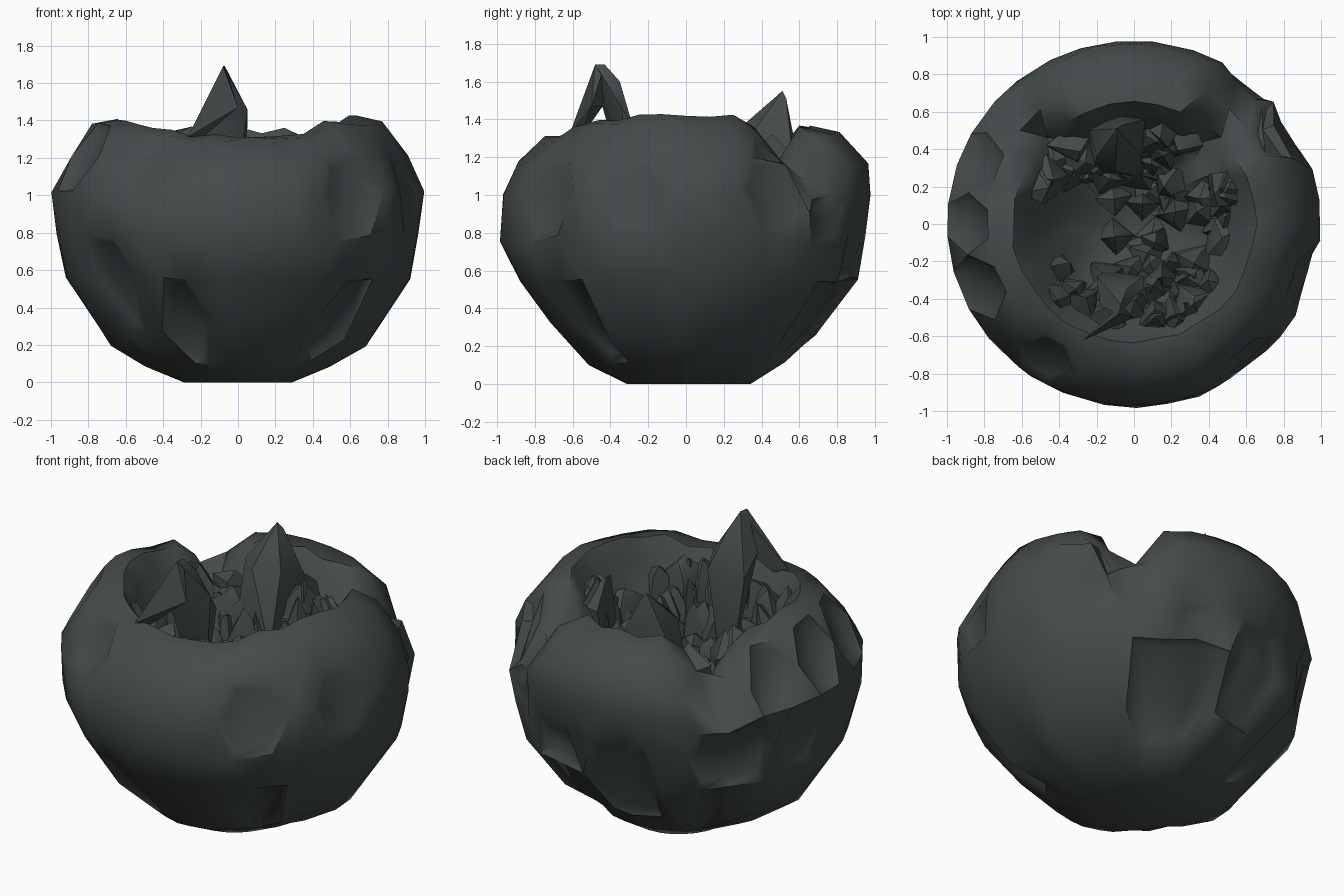
import bpy, bmesh, math, random
from mathutils import Vector

if "Cube" in bpy.data.objects:
    bpy.data.objects.remove(bpy.data.objects["Cube"])

random.seed(7)
stone = bpy.data.materials.new("dark_slate")
stone.diffuse_color = (0.058, 0.07, 0.069, 1)
stone.use_nodes = True
stone.node_tree.nodes["Principled BSDF"].inputs["Base Color"].default_value = stone.diffuse_color


def finish(bm, name, angle):
    """Turn a bmesh into a smooth-by-angle object."""
    bmesh.ops.recalc_face_normals(bm, faces=bm.faces[:])
    me = bpy.data.meshes.new(name)
    bm.to_mesh(me)
    bm.free()
    ob = bpy.data.objects.new(name, me)
    bpy.context.collection.objects.link(ob)
    me.materials.append(stone)
    bpy.ops.object.select_all(action='DESELECT')
    ob.select_set(True)
    bpy.context.view_layer.objects.active = ob
    bpy.ops.object.shade_smooth_by_angle(angle=math.radians(angle))
    return ob


def hull(bm, pts):
    """Add a convex chunk around the points."""
    vs = [bm.verts.new(p) for p in pts]
    res = bmesh.ops.convex_hull(bm, input=vs)
    junk = {v for v in res["geom_interior"] + res["geom_unused"]
            if isinstance(v, bmesh.types.BMVert)}
    bmesh.ops.delete(bm, geom=list(junk), context='VERTS')


# Outer profiles (radius, height) for front, sides and back
FRONT = [(.31, 0), (.52, .11), (.72, .32), (.89, .56), (.99, .74), (.97, 1.0), (.90, 1.16), (.76, 1.29), (.64, 1.30)]
SIDE = [(.29, 0), (.50, .10), (.69, .21), (.93, .55), (.975, .80), (1.0, 1.02), (.91, 1.20), (.79, 1.38), (.66, 1.41)]
BACK = [(.34, 0), (.54, .13), (.70, .26), (.92, .55), (.95, .80), (.98, 1.00), (.975, 1.16), (.82, 1.34), (.66, 1.35)]
# Rim height by angle, with notches at 45 and 135 degrees
RIM = [(0, 1.41), (22, 1.41), (34, 1.34), (43, 1.08), (54, 1.10), (63, 1.35), (90, 1.35), (115, 1.36),
       (127, 1.28), (135, 1.07), (143, 1.26), (153, 1.36), (180, 1.40), (205, 1.41), (235, 1.34),
       (270, 1.30), (300, 1.33), (325, 1.41), (360, 1.41)]
# Funnel-shaped inside (radius, height)
FUNNEL = [(.0, .72), (.12, .76), (.32, .90), (.47, 1.06), (.60, 1.26)]


def lookup(table, x):
    """Linear interpolation in a table."""
    for (a, ha), (b, hb) in zip(table, table[1:]):
        if a <= x <= b:
            return ha + (hb - ha) * (x - a) / (b - a)
    return table[-1][1]


def column(deg):
    deg %= 360
    s = math.sin(math.radians(deg))
    end, w, h = (BACK if s > 0 else FRONT), s * s, lookup(RIM, deg)
    out = []
    for (r1, z1), (r2, z2) in zip(SIDE, end):
        out.append([r1 + (r2 - r1) * w, z1 + (z2 - z1) * w])
    top = out[-1][1]
    for p in out:
        if p[1] > .6:
            p[1] = .6 + (p[1] - .6) * (h - .6) / (top - .6)
    # inner wall
    return out + [[.58, h - .1], [.47, min(h - .15, 1.06)], [.32, .90], [.12, .76]]


# Hollow boulder shell: rings staggered by half a step, joined by triangles
N = 32
ROWS = 13
bm = bmesh.new()
rings = []
for k in range(ROWS):
    ring = []
    for i in range(N):
        deg = 360 * (i + .5 * (k % 2)) / N
        r, z = column(deg)[k]
        if k and k != 5:
            r -= random.uniform(0, .018)
            z += random.uniform(-.02, .02)
        a = math.radians(deg + random.uniform(-2, 2) * (k < 7))
        ring.append(bm.verts.new((r * math.cos(a), r * math.sin(a), z)))
    rings.append(ring)
for k in range(ROWS - 1):
    p, q = rings[k], rings[k + 1]
    for i in range(N):
        j = (i + 1) % N
        if k % 2 == 0:
            bm.faces.new((p[i], p[j], q[i]))
            bm.faces.new((p[j], q[j], q[i]))
        else:
            bm.faces.new((p[i], q[j], q[i]))
            bm.faces.new((p[i], p[j], q[j]))
bm.faces.new(rings[0])
bm.faces.new(rings[-1])
bmesh.ops.recalc_face_normals(bm, faces=bm.faces[:])

# Chipped hollows: angle, height, size (0 is one small hexagon)
CHIPS = [(222, .66, 0), (252, .3, .1), (306, 1.0, 0), (342, 1.0, 0), (22, .98, 0),
         (52, .82, 0), (62, .25, .17), (70, .68, .17), (100, .66, .17), (135, .72, .17),
         (168, .7, .17), (155, 1.1, 0), (232, 1.22, 0), (200, 1.1, 0),
         (315, .2, 0), (185, 1.3, 0), (30, 1.25, 0), (142, .3, 0)]
shell = [v for ring in rings[1:8] for v in ring]
used = set()
for deg, z, size in CHIPS:
    a = math.radians(deg)
    rr = max(.6, min(.95, .5 + z))
    c = min(shell, key=lambda v: (v.co - Vector((rr * math.cos(a), rr * math.sin(a), z))).length).co.copy()
    faces = {f for v in shell if (v.co - c).length <= size + .001 for f in v.link_faces
             if len(f.verts) == 3} - used
    if faces:
        used |= faces
        bmesh.ops.inset_region(bm, faces=list(faces), thickness=.05, depth=-.035,
                               use_even_offset=False, use_boundary=True)
finish(bm, "boulder_shell", 48)

# Tall arched shard at the front of the opening
bm = bmesh.new()
hull(bm, [(-.08, -.48, 1.69), (-.07, -.43, 1.69), (-.2, -.56, 1.42), (.0, -.5, 1.47), (-.08, -.44, 1.47),
          (-.27, -.62, 1.31), (-.2, -.56, 1.3)])
hull(bm, [(-.08, -.48, 1.69), (-.07, -.43, 1.69), (-.04, -.35, 1.6), (-.18, -.44, 1.46), (.05, -.34, 1.46),
          (.05, -.28, 1.36), (-.2, -.28, 1.36), (.02, -.34, 1.36), (-.02, -.28, .9), (-.15, -.25, .9)])
finish(bm, "tall_front_shard", 35)

# Broad shard at the back of the opening
bm = bmesh.new()
hull(bm, [(-.09, .51, 1.55), (-.06, .53, 1.51), (-.2, .36, 1.36), (-.1, .28, 1.35), (.04, .36, 1.34),
          (-.24, .5, 1.25), (.06, .56, 1.25), (-.08, .59, 1.2), (-.22, .27, .88), (.04, .25, .88),
          (-.18, .5, 1.0), (.06, .5, 1.0)])
finish(bm, "broad_back_shard", 35)

# Jagged shards lining the funnel up to the rim, with a bare slope on the left
bm = bmesh.new()
for i in range(95):
    a = random.uniform(0, math.tau)
    r = .6 * math.sqrt(random.uniform(.04, 1))
    x, y = r * math.cos(a), r * math.sin(a)
    if x < -.12 and abs(y) < .17:
        continue
    h = lookup(RIM, math.degrees(a))
    floor = min(lookup(FUNNEL, r), h - .15)
    tip = min(floor + random.uniform(.06, .24), h - .03)
    w = random.uniform(.08, .14)
    turn = random.uniform(0, math.tau)
    lean = 1 - random.uniform(0, .2)
    pts = [(x * lean, y * lean, tip),
           (x * lean + random.uniform(-.07, .07), y * lean + random.uniform(-.07, .07), tip - random.uniform(.02, .07))]
    for k in range(4):
        b = turn + k * math.tau / 4
        px, py = x + w * math.cos(b), y + w * math.sin(b)
        fit = min(1, .63 / math.hypot(px, py))
        pts.append((px * fit, py * fit, min(tip - .06, floor + random.uniform(-.03, .06))))
        pts.append((px * fit * .95, py * fit * .95, floor - .1))
    hull(bm, pts)
finish(bm, "inner_shards", 35)
